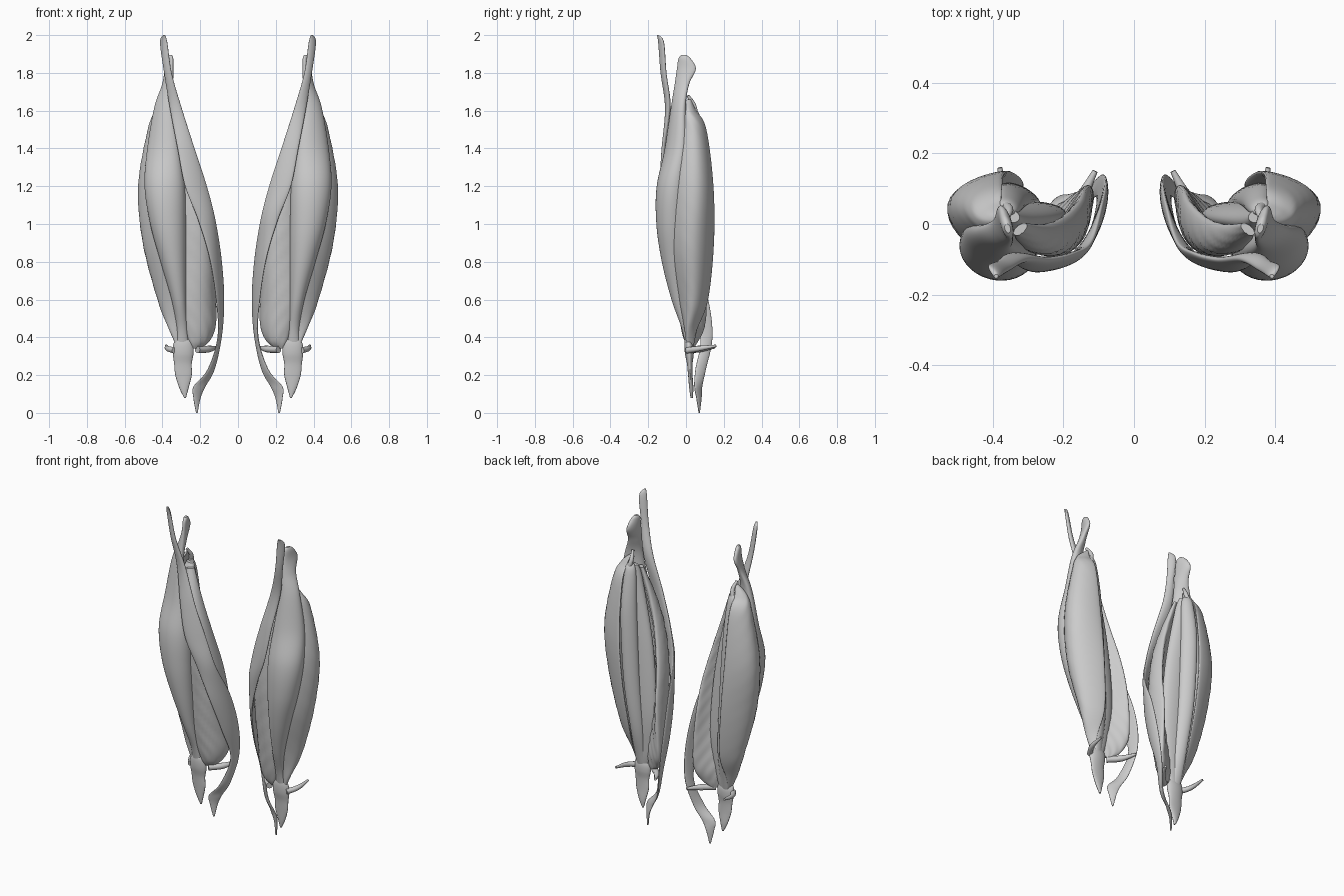
import bpy, math
from mathutils import Vector


def catmull(p0, p1, p2, p3, t):
    return [0.5 * (2*b + (c - a)*t + (2*a - 5*b + 4*c - d)*t*t + (3*b - a - 3*c + d)*t**3)
            for a, b, c, d in zip(p0, p1, p2, p3)]


def finish(ob):
    bpy.context.collection.objects.link(ob)
    m = ob.modifiers.new("mirror", 'MIRROR')
    m.use_mirror_merge = False
    return ob


# Loft of bowed elliptical sections.
# Station: z, edge A (x, y), edge B (x, y), half thickness, bow
def loft(name, stations, ripple=0.0, seg=36, steps=8):
    s = [stations[0]] + stations + [stations[-1]]
    rows = []
    for i in range(1, len(s) - 2):
        for k in range(steps):
            rows.append(catmull(s[i-1], s[i], s[i+1], s[i+2], k / steps))
    rows.append(stations[-1])
    verts, faces = [], []
    for z, ax, ay, bx, by, th, bow in rows:
        a, b = Vector((ax, ay)), Vector((bx, by))
        mid, half = (a + b) / 2, (b - a) / 2
        n = Vector((half.y, -half.x)).normalized()
        th = max(th, 0.003)
        for j in range(seg):
            t = 2 * math.pi * j / seg
            u, v = math.cos(t), math.sin(t)
            wave = ripple * min(1, th / 0.03) * math.sin(60 * z + 9 * u)
            p = mid + half * u + n * (v * (th + wave) + bow * (1 - u * u))
            verts.append((p.x, p.y, z))
    for i in range(len(rows) - 1):
        for j in range(seg):
            k = (j + 1) % seg
            faces.append((i*seg + j, i*seg + k, (i+1)*seg + k, (i+1)*seg + j))
    faces.append(tuple(range(seg))[::-1])
    faces.append(tuple(range((len(rows) - 1) * seg, len(rows) * seg)))
    me = bpy.data.meshes.new(name)
    me.from_pydata(verts, [], [f[::-1] for f in faces])
    me.polygons.foreach_set("use_smooth", [len(f.vertices) == 4 for f in me.polygons])
    return finish(bpy.data.objects.new(name, me))


# Tapered round strand
def strand(name, points, radius):
    cu = bpy.data.curves.new(name, 'CURVE')
    cu.dimensions = '3D'
    cu.bevel_depth = radius
    cu.bevel_resolution = 4
    cu.use_fill_caps = True
    sp = cu.splines.new('BEZIER')
    sp.bezier_points.add(len(points) - 1)
    for bp, (x, y, z, r) in zip(sp.bezier_points, points):
        bp.co, bp.radius = (x, y, z), r
        bp.handle_left_type = bp.handle_right_type = 'AUTO'
    return finish(bpy.data.objects.new(name, cu))


# Long strap muscle winding from the outer hip to the inner knee
loft("strap_muscle", [
    (2.00, .395, -.145, .387, -.152, .006, 0),
    (1.96, .412, -.118, .375, -.145, .010, 0),
    (1.80, .390, -.108, .352, -.130, .013, 0),
    (1.62, .362, -.092, .300, -.100, .015, 0),
    (1.40, .320, -.122, .230, -.100, .015, 0),
    (1.20, .280, -.132, .165, -.082, .015, -.004),
    (1.02, .210, -.112, .120, -.050, .014, -.008),
    (0.82, .150, -.075, .092, .050, .013, -.010),
    (0.60, .115, .000, .080, .118, .012, -.008),
    (0.40, .105, .075, .090, .140, .009, 0),
    (0.23, .160, .050, .125, .105, .009, 0),
    (0.14, .235, .045, .172, .085, .009, 0),
    (0.08, .236, .055, .198, .082, .007, 0),
    (0.00, .222, .068, .214, .072, .004, 0)])

# Central front muscle
loft("front_muscle", [
    (1.895, .355, -.025, .362, .000, .008, 0),
    (1.875, .350, -.040, .370, .025, .015, 0),
    (1.82, .350, -.048, .380, .052, .018, 0),
    (1.74, .350, -.058, .395, .015, .022, 0),
    (1.62, .345, -.070, .440, -.010, .030, 0),
    (1.40, .310, -.085, .478, -.015, .056, 0),
    (1.20, .282, -.090, .494, -.055, .082, 0),
    (1.00, .276, -.080, .465, -.070, .082, 0),
    (0.80, .275, -.060, .410, -.060, .068, 0),
    (0.60, .275, -.035, .352, -.035, .042, 0),
    (0.45, .268, -.002, .325, -.002, .022, 0),
    (0.34, .262, .012, .325, .012, .012, 0)])

# Outer muscle wrapping to the back
loft("outer_muscle", [
    (1.66, .365, .005, .365, .025, .008, 0),
    (1.60, .385, -.030, .380, .055, .022, .032),
    (1.50, .405, -.050, .378, .108, .032, .055),
    (1.20, .425, -.090, .372, .145, .042, .090),
    (0.90, .370, -.100, .348, .148, .042, .104),
    (0.60, .315, -.045, .318, .117, .034, .076),
    (0.44, .300, -.005, .325, .058, .020, .035),
    (0.35, .300, .010, .320, .030, .010, .010)], ripple=.001)

# Inner muscle bulging above the knee
loft("inner_muscle", [
    (1.58, .340, -.030, .305, .000, .012, 0),
    (1.40, .325, -.060, .245, -.005, .028, -.015),
    (1.22, .300, -.070, .195, .015, .036, -.030),
    (1.00, .300, -.065, .150, .060, .042, -.046),
    (0.80, .300, -.050, .135, .098, .042, -.052),
    (0.60, .300, -.030, .122, .106, .042, -.038),
    (0.46, .280, -.010, .122, .094, .040, -.022),
    (0.38, .260, .005, .152, .060, .026, -.010),
    (0.34, .240, .015, .200, .035, .008, 0)], ripple=.0018)

# Deep middle muscle under the others
loft("deep_muscle", [
    (1.60, .325, .015, .375, .030, .018, 0),
    (1.50, .300, .005, .395, .025, .032, 0),
    (1.10, .220, .015, .395, .030, .038, 0),
    (0.70, .190, .025, .370, .030, .036, 0),
    (0.45, .220, .020, .340, .025, .025, 0),
    (0.34, .260, .025, .320, .025, .010, 0)])

# Raised strip down the back between the two side muscles
loft("back_strip", [
    (1.61, .345, .030, .375, .050, .010, 0),
    (1.55, .325, .035, .385, .070, .022, 0),
    (1.30, .308, .050, .385, .105, .028, 0),
    (0.90, .285, .055, .365, .105, .028, 0),
    (0.60, .265, .045, .335, .080, .024, 0),
    (0.40, .265, .030, .325, .040, .014, 0),
    (0.33, .270, .025, .315, .028, .008, 0)])

# Kneecap with its tendon below
loft("kneecap_tendon", [
    (0.395, .270, .008, .312, .008, .008, 0),
    (0.380, .246, .012, .335, .012, .018, 0),
    (0.350, .236, .016, .345, .016, .024, 0),
    (0.310, .236, .018, .345, .018, .023, 0),
    (0.260, .245, .020, .338, .020, .015, 0),
    (0.200, .245, .023, .332, .023, .012, 0),
    (0.130, .262, .028, .310, .028, .011, 0),
    (0.080, .275, .030, .285, .030, .006, 0)])

# Small ligaments either side of the knee, and the tendon stub at the top back
strand("inner_ligament", [(.215, .010, .335, 1), (.155, .070, .338, .95), (.110, .150, .348, .4)], .019)
strand("outer_ligament", [(.335, .005, .330, 1), (.370, .065, .340, .85), (.380, .160, .355, .4)], .017)
strand("top_back_tendon", [(.370, .050, 1.57, 1), (.355, .040, 1.63, .8), (.365, .010, 1.68, .5)], .016)
